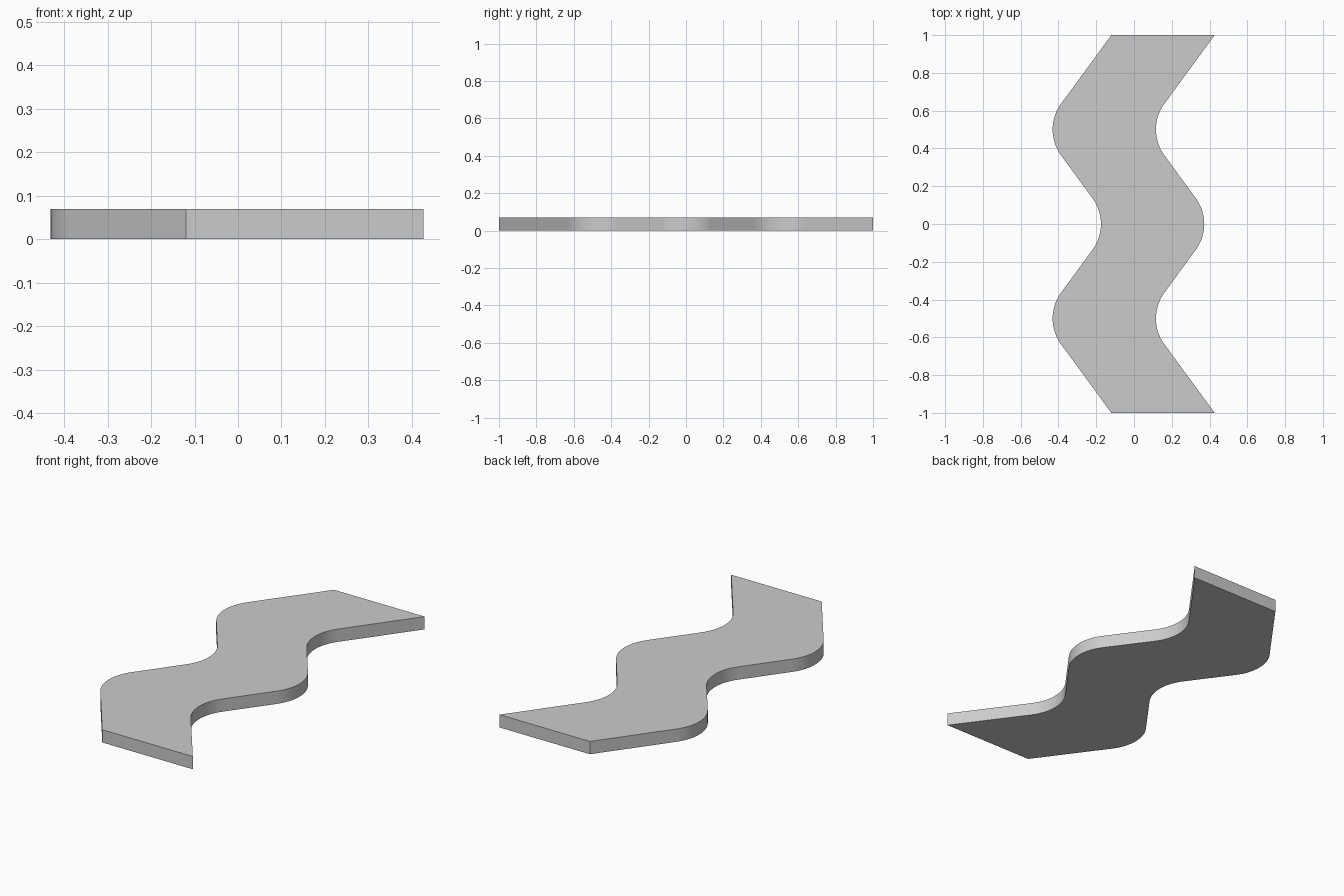
import bpy, bmesh, math

if "Cube" in bpy.data.objects:
    bpy.data.objects.remove(bpy.data.objects["Cube"])

SLOPE = 0.732      # sideways run per unit of length
RADIUS = 0.23      # bend radius
WIDTH = 0.547      # constant width along x
LEFT = -0.12       # left edge at the ends and inner bend
HEIGHT = 0.07
STEPS = 16

angle = math.atan(SLOPE)


def bend(x, y, side):
    """Rounded corner at (x, y); side = -1 bulges left, +1 bulges right."""
    cx = x - side * RADIUS / math.cos(angle)
    return [(cx + side * RADIUS * math.cos(t), y + RADIUS * math.sin(t))
            for t in (angle * (2 * i / STEPS - 1) for i in range(STEPS + 1))]


# Left edge of the wavy strip, front to back
outer = LEFT - 0.5 * SLOPE
edge = [(LEFT, -1)]
edge += bend(outer, -0.5, -1) + bend(LEFT, 0, 1) + bend(outer, 0.5, -1)
edge += [(LEFT, 1)]

# Outline: left edge plus the same edge shifted right
outline = [(x + WIDTH, y) for x, y in edge] + edge[::-1]

# Extrude the outline into a slab
bm = bmesh.new()
base = bm.faces.new([bm.verts.new((x, y, 0)) for x, y in outline])
top = bmesh.ops.extrude_face_region(bm, geom=[base], use_keep_orig=True)["geom"]
bmesh.ops.translate(bm, vec=(0, 0, HEIGHT),
                    verts=[g for g in top if isinstance(g, bmesh.types.BMVert)])
bmesh.ops.recalc_face_normals(bm, faces=bm.faces)
mesh = bpy.data.meshes.new("zigzag_slab")
bm.to_mesh(mesh)
bm.free()

slab = bpy.data.objects.new("zigzag_slab", mesh)
bpy.context.collection.objects.link(slab)
bpy.context.view_layer.objects.active = slab
slab.select_set(True)
bpy.ops.object.shade_smooth_by_angle(angle=math.radians(30))
